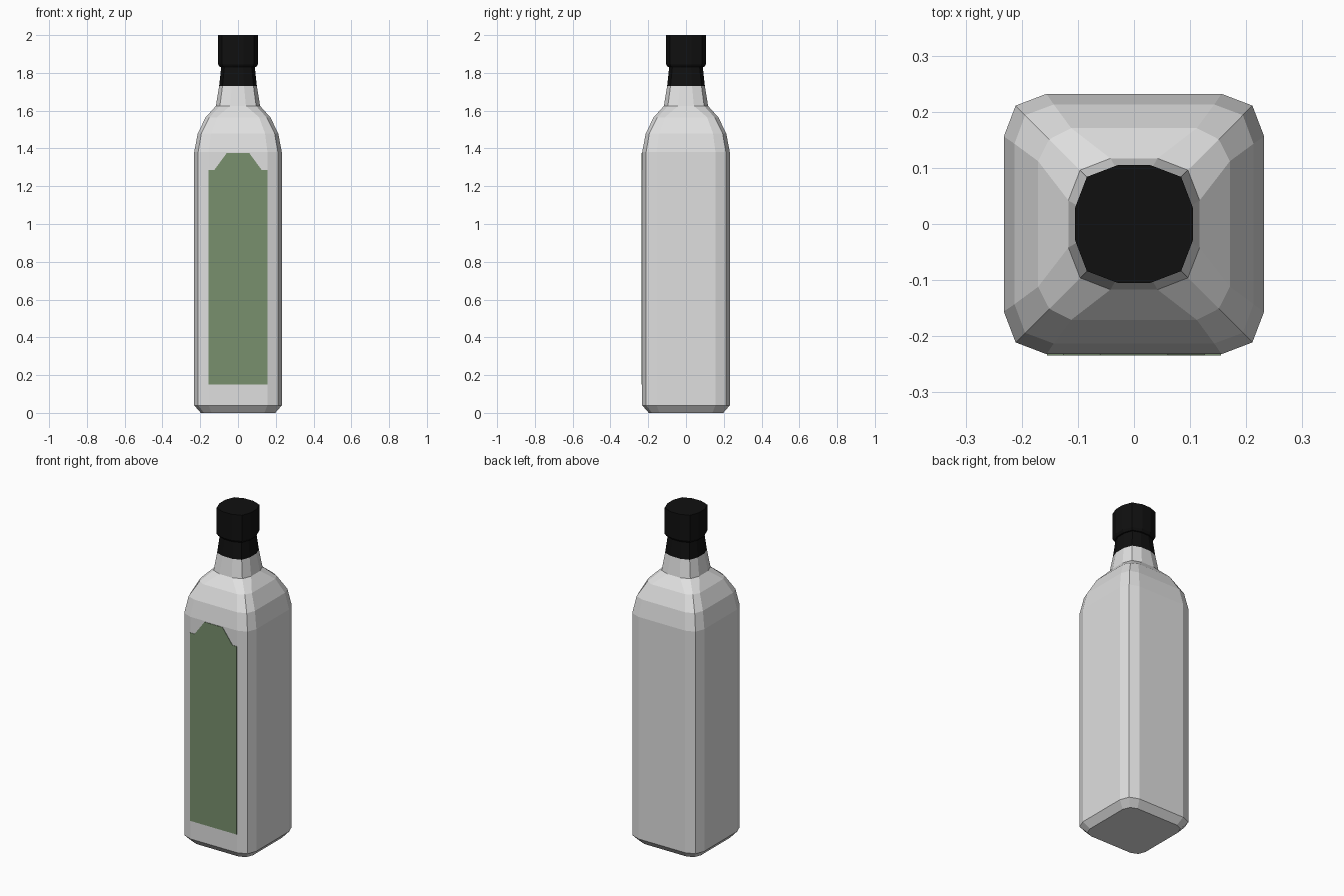
import bpy, bmesh

if "Cube" in bpy.data.objects:
    bpy.data.objects.remove(bpy.data.objects["Cube"])


def material(name, rgb):
    m = bpy.data.materials.new(name)
    m.diffuse_color = (*rgb, 1)
    m.use_nodes = True
    m.node_tree.nodes["Principled BSDF"].inputs["Base Color"].default_value = m.diffuse_color
    return m


glass = material("pale grey glass", (0.74, 0.74, 0.74))
black = material("black cap", (0.005, 0.005, 0.005))
green = material("green label", (0.19, 0.28, 0.155))


def finish(bm, name, mat):
    bmesh.ops.recalc_face_normals(bm, faces=bm.faces)
    me = bpy.data.meshes.new(name)
    bm.to_mesh(me)
    bm.free()
    me.materials.append(mat)
    ob = bpy.data.objects.new(name, me)
    bpy.context.collection.objects.link(ob)
    return ob


def loft(name, rings, mat):
    """Stack of 12-sided squarish rings: (z, half width, corner, flat half length)."""
    bm = bmesh.new()
    prev = None
    for z, w, c, s in rings:
        corner = [(w, s), (c, c), (s, w)]
        ring = []
        for _ in range(4):
            ring += [bm.verts.new((x, y, z)) for x, y in corner]
            corner = [(-y, x) for x, y in corner]
        if prev:
            for i in range(12):
                j = (i + 1) % 12
                bm.faces.new((prev[i], prev[j], ring[j], ring[i]))
        else:
            bm.faces.new(ring)
        prev = ring
    bm.faces.new(prev)
    return finish(bm, name, mat)


# Square bottle with bevelled foot, rounded shoulder and lower neck
loft("bottle_body", [
    (0.0, 0.197, 0.180, 0.140),
    (0.04, 0.232, 0.211, 0.156),
    (1.38, 0.232, 0.211, 0.156),
    (1.48, 0.213, 0.194, 0.143),
    (1.565, 0.171, 0.151, 0.112),
    (1.625, 0.117, 0.096, 0.042),
    (1.73, 0.100, 0.082, 0.032),
], glass)

# Black sleeve on the upper neck and the wider stopper
loft("cap", [
    (1.73, 0.100, 0.082, 0.032),
    (1.83, 0.089, 0.072, 0.027),
    (1.831, 0.096, 0.078, 0.027),
    (1.845, 0.105, 0.084, 0.029),
    (2.0, 0.105, 0.084, 0.029),
], black)

# Thin front label with a stepped, pointed top
half = [(0.155, 0.15), (0.155, 1.285), (0.126, 1.285), (0.06, 1.375)]
outline = half + [(-x, z) for x, z in reversed(half)]
bm = bmesh.new()
face = bm.faces.new([bm.verts.new((x, -0.231, z)) for x, z in outline])
ext = bmesh.ops.extrude_face_region(bm, geom=[face])
for v in ext["geom"]:
    if isinstance(v, bmesh.types.BMVert):
        v.co.y = -0.2345
finish(bm, "label", green)
